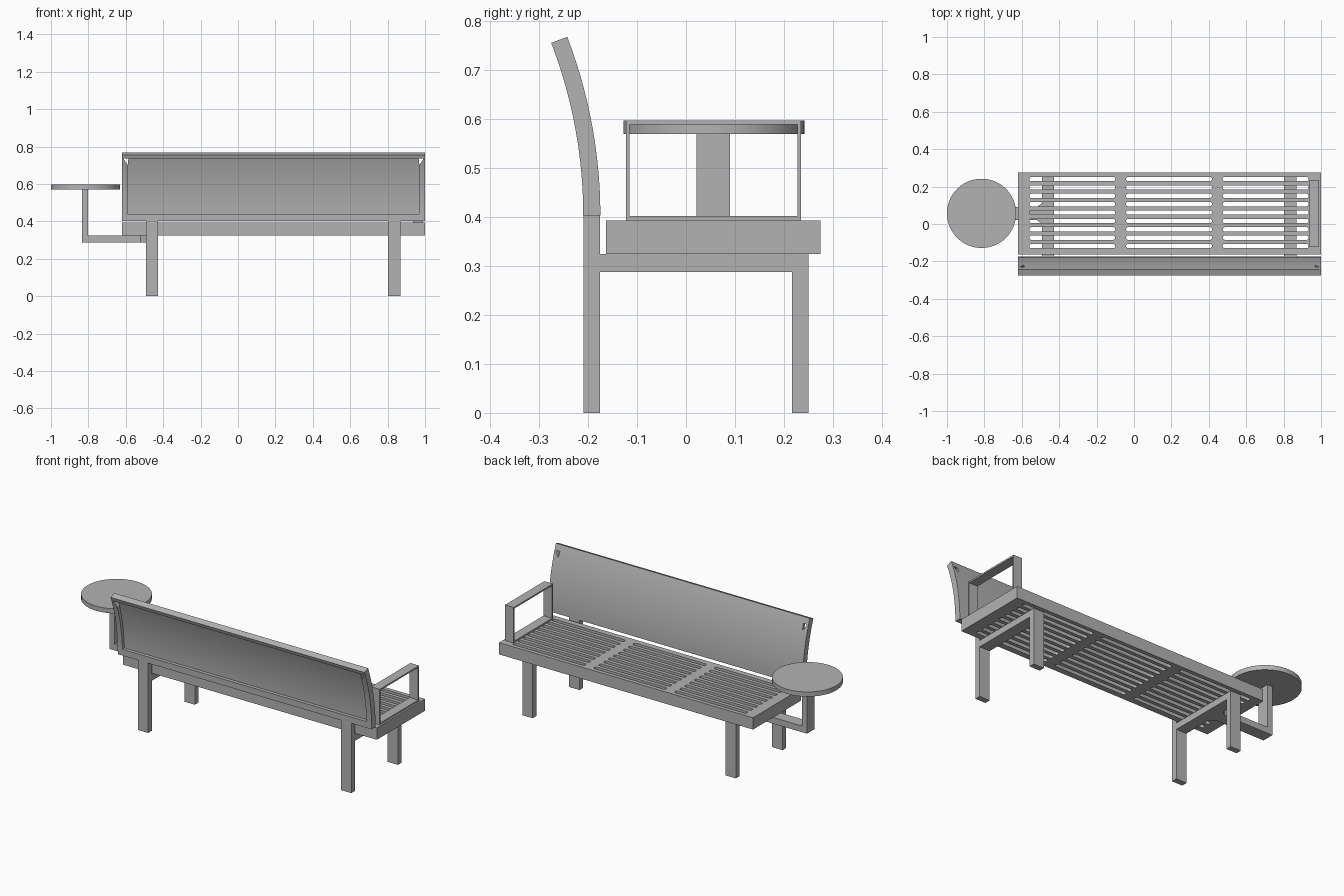
import bpy, bmesh, math

cube = bpy.data.objects.get("Cube")
if cube:
    bpy.data.objects.remove(cube, do_unlink=True)

grey = bpy.data.materials.new("grey metal")
grey.use_nodes = True
grey.diffuse_color = (0.45, 0.45, 0.45, 1)
grey.node_tree.nodes["Principled BSDF"].inputs["Base Color"].default_value = (0.45, 0.45, 0.45, 1)


def finish(name, bm):
    bmesh.ops.recalc_face_normals(bm, faces=bm.faces)
    mesh = bpy.data.meshes.new(name)
    bm.to_mesh(mesh)
    bm.free()
    mesh.materials.append(grey)
    obj = bpy.data.objects.new(name, mesh)
    bpy.context.collection.objects.link(obj)
    return obj


def add_prism(bm, outline, axis, lo, hi):
    """Extrude a 2D outline along x (outline in y, z), y (x, z) or z (x, y)."""
    def place(p, t):
        co = list(p)
        co.insert(axis, t)
        return co
    face = bm.faces.new([bm.verts.new(place(p, lo)) for p in outline])
    top = bmesh.ops.extrude_face_region(bm, geom=[face])["geom"]
    shift = [0, 0, 0]
    shift[axis] = hi - lo
    bmesh.ops.translate(bm, vec=shift, verts=[v for v in top if isinstance(v, bmesh.types.BMVert)])


def prism(name, outline, axis, lo, hi):
    bm = bmesh.new()
    add_prism(bm, outline, axis, lo, hi)
    return finish(name, bm)


def rect(a0, a1, b0, b1):
    return [(a0, b0), (a1, b0), (a1, b1), (a0, b1)]


def cut(obj, cutter):
    cutter.hide_render = True
    mod = obj.modifiers.new("cut", 'BOOLEAN')
    mod.operation, mod.solver, mod.object = 'DIFFERENCE', 'EXACT', cutter
    bpy.context.view_layer.objects.active = obj
    bpy.ops.object.modifier_apply(modifier=mod.name)
    bpy.data.objects.remove(cutter, do_unlink=True)


def smooth(obj):
    bpy.ops.object.select_all(action='DESELECT')
    obj.select_set(True)
    bpy.context.view_layer.objects.active = obj
    bpy.ops.object.shade_smooth_by_angle(angle=math.radians(30))


LEFT, RIGHT = 1.0, -0.62          # ends of the bench
BEAM_Z, SEAT_Z, TOP_Z = 0.288, 0.325, 0.393

# Seat slab with three banks of rounded slots
seat = prism("seat", rect(RIGHT, LEFT, -0.163, 0.275), 2, SEAT_Z, TOP_Z)
bm = bmesh.new()
r = 0.0115
for x0 in (-0.56, -0.043, 0.474):
    for row in range(9):
        y = -0.118 + row * 0.0448
        slot = []
        for cx, start in ((x0 + 0.46 - r, -90), (x0 + r, 90)):
            for i in range(9):
                a = math.radians(start + i * 22.5)
                slot.append((cx + r * math.cos(a), y + r * math.sin(a)))
        add_prism(bm, slot, 2, SEAT_Z - 0.05, TOP_Z + 0.05)
cut(seat, finish("slot_cutter", bm))
smooth(seat)


# Curved backrest, hollowed at the rear
def arc_outline(r0, r1, a0, a1, n=24):
    angles = [math.radians(a0 + (a1 - a0) * i / n) for i in range(n + 1)]
    side = lambda rad, seq: [(-1.195 + rad * math.cos(a), 0.403 + rad * math.sin(a)) for a in seq]
    return side(r0, angles) + side(r1, reversed(angles))


back = prism("backrest", arc_outline(0.985, 1.02, 0, 21), 0, RIGHT, LEFT)
cut(back, prism("recess_cutter", arc_outline(0.95, 1.003, 2.15, 19.7), 0, RIGHT + 0.03, LEFT - 0.033))
# Small triangular openings in the upper corners
for x, s in ((RIGHT, 1), (LEFT, -1)):
    tri = [(x + s * 0.008, 0.735), (x + s * 0.034, 0.735), (x + s * 0.03, 0.70)]
    cut(back, prism("corner_cutter", tri, 1, -0.4, -0.1))
smooth(back)

# Leg frames: rear leg, crossbeam and front leg in one profile
frame = [(-0.209, 0), (-0.176, 0), (-0.176, BEAM_Z), (0.217, BEAM_Z), (0.217, 0),
         (0.25, 0), (0.25, SEAT_Z), (-0.176, SEAT_Z), (-0.176, 0.404), (-0.209, 0.404)]
for side, x in (("right", -0.493), ("left", 0.803)):
    prism(side + "_leg_frame", frame, 0, x, x + 0.066)

# Armrest loop of flat bar
arm = prism("armrest", rect(-0.123, 0.235, TOP_Z, 0.598), 0, 0.935, 0.99)
cut(arm, prism("arm_cutter", rect(-0.115, 0.228, 0.402, 0.589), 0, 0.9, 1.05))

# Side table with bent support and flared mount
disc = [(-0.815 + 0.185 * math.cos(math.tau * i / 64), 0.057 + 0.185 * math.sin(math.tau * i / 64))
        for i in range(64)]
smooth(prism("table_top", disc, 2, 0.57, 0.597))
bracket = [(-0.835, BEAM_Z), (-0.52, BEAM_Z), (-0.52, SEAT_Z - 0.001), (-0.802, SEAT_Z - 0.001),
           (-0.802, 0.57), (-0.835, 0.57)]
prism("table_support", bracket, 1, 0.021, 0.09)
prism("table_mount", [(-0.52, 0.021), (-0.493, 0.0), (-0.493, 0.111), (-0.52, 0.09)], 2,
      BEAM_Z, SEAT_Z - 0.001)
